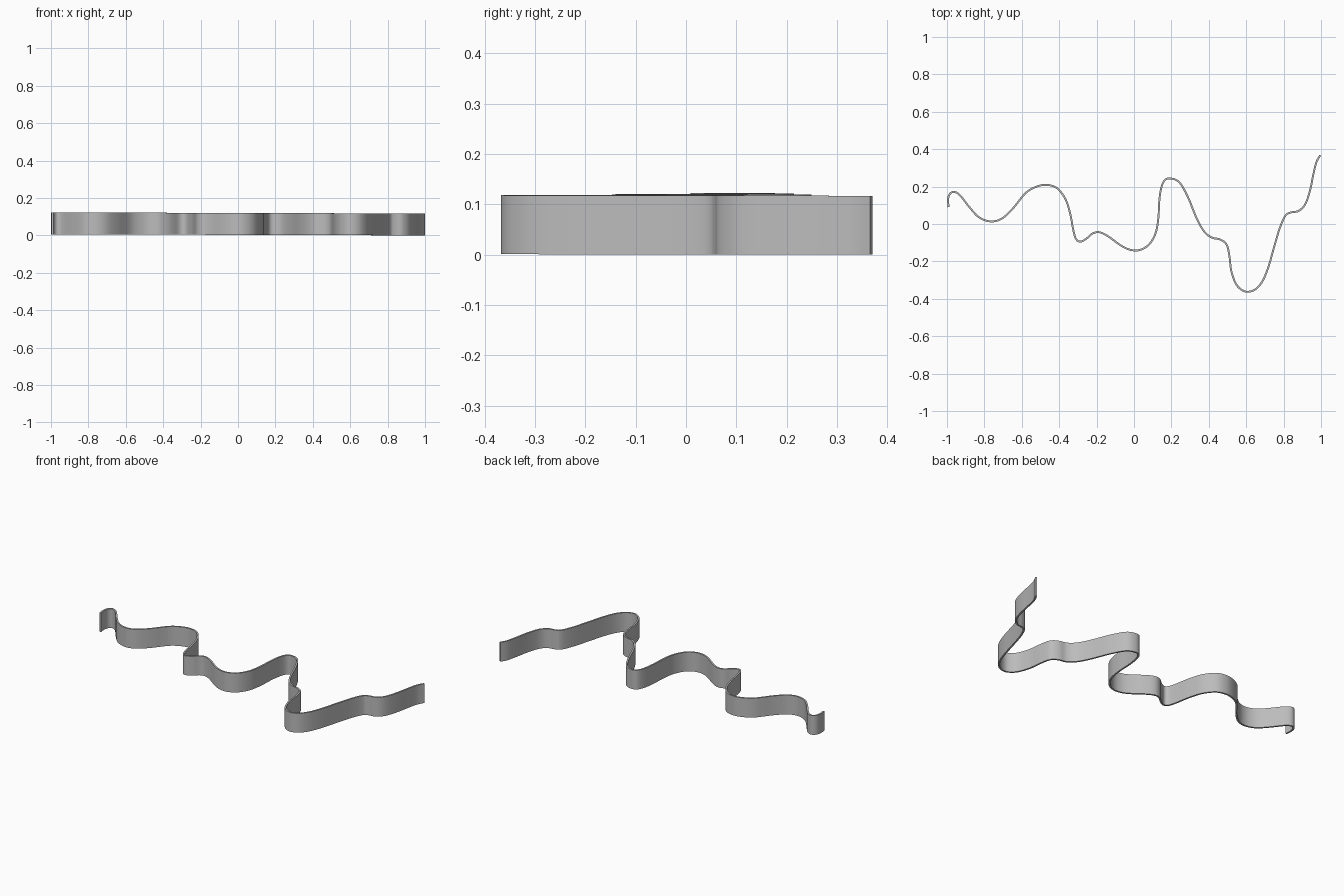
import bpy
import bmesh
from mathutils import Vector
from mathutils.geometry import interpolate_bezier

default_cube = bpy.data.objects.get("Cube")
if default_cube:
    bpy.data.objects.remove(default_cube, do_unlink=True)

WALL_HEIGHT = 0.117
WALL_THICKNESS = 0.01
SLOPE = 0.003
STEPS = 7

# Plan of the winding centre line, from the right end to the left end
PLAN = [
    (-.991, .09), (-.994, .13), (-.985, .16), (-.962, .172), (-.93, .153),
    (-.88, .09), (-.83, .037), (-.77, .014), (-.71, .027), (-.65, .08),
    (-.58, .165), (-.52, .2), (-.465, .209), (-.41, .19), (-.365, .13),
    (-.34, .05), (-.325, -.03), (-.31, -.08), (-.285, -.094), (-.25, -.075),
    (-.22, -.05), (-.185, -.044), (-.14, -.065), (-.07, -.115), (-.02, -.138),
    (.03, -.139), (.08, -.11), (.115, -.05), (.13, .03), (.135, .12),
    (.145, .19), (.165, .235), (.2, .243), (.245, .22), (.29, .14),
    (.335, .03), (.375, -.04), (.415, -.072), (.46, -.083), (.495, -.11),
    (.51, -.17), (.52, -.25), (.545, -.32), (.58, -.355), (.615, -.362),
    (.655, -.345), (.69, -.3), (.72, -.225), (.75, -.12), (.78, -.02),
    (.81, .045), (.84, .062), (.88, .07), (.915, .105), (.94, .175),
    (.96, .27), (.975, .33), (.996, .368),
]


def make_material(name, colour):
    material = bpy.data.materials.new(name)
    material.use_nodes = True
    material.diffuse_color = colour
    shader = material.node_tree.nodes["Principled BSDF"]
    shader.inputs["Base Color"].default_value = colour
    return material


def smooth_path(points, steps):
    """Return a smooth path that passes through every point."""
    knots = [Vector((x, y, 0)) for x, y in points]
    last = len(knots) - 1
    tangents = [(knots[min(i + 1, last)] - knots[max(i - 1, 0)]) / 6
                for i in range(last + 1)]
    path = [knots[0]]
    for i in range(last):
        segment = interpolate_bezier(
            knots[i], knots[i] + tangents[i],
            knots[i + 1] - tangents[i + 1], knots[i + 1], steps)
        path.extend(segment[1:])
    return path


def build_ribbon(name, path, material):
    """Raise the path into a thin upright band that falls gently along x."""
    bm = bmesh.new()
    base = [bm.verts.new((p.x, p.y, SLOPE * (1 - p.x))) for p in path]
    edges = [bm.edges.new(pair) for pair in zip(base, base[1:])]
    raised = bmesh.ops.extrude_edge_only(bm, edges=edges)["geom"]
    top = [part for part in raised if isinstance(part, bmesh.types.BMVert)]
    bmesh.ops.translate(bm, verts=top, vec=(0, 0, WALL_HEIGHT))
    bmesh.ops.recalc_face_normals(bm, faces=bm.faces[:])
    mesh = bpy.data.meshes.new(name)
    bm.to_mesh(mesh)
    bm.free()
    mesh.materials.append(material)
    ribbon = bpy.data.objects.new(name, mesh)
    bpy.context.collection.objects.link(ribbon)

    # Wall thickness, centred on the path
    solidify = ribbon.modifiers.new("thickness", "SOLIDIFY")
    solidify.thickness = WALL_THICKNESS
    solidify.offset = 0
    solidify.use_even_offset = True

    # Smooth sides with crisp rims
    bpy.ops.object.select_all(action="DESELECT")
    ribbon.select_set(True)
    bpy.context.view_layer.objects.active = ribbon
    bpy.ops.object.modifier_apply(modifier=solidify.name)
    bpy.ops.object.shade_smooth_by_angle()
    return ribbon


grey = make_material("plain grey", (0.5, 0.5, 0.5, 1))
build_ribbon("winding_wall", smooth_path(PLAN, STEPS), grey)
